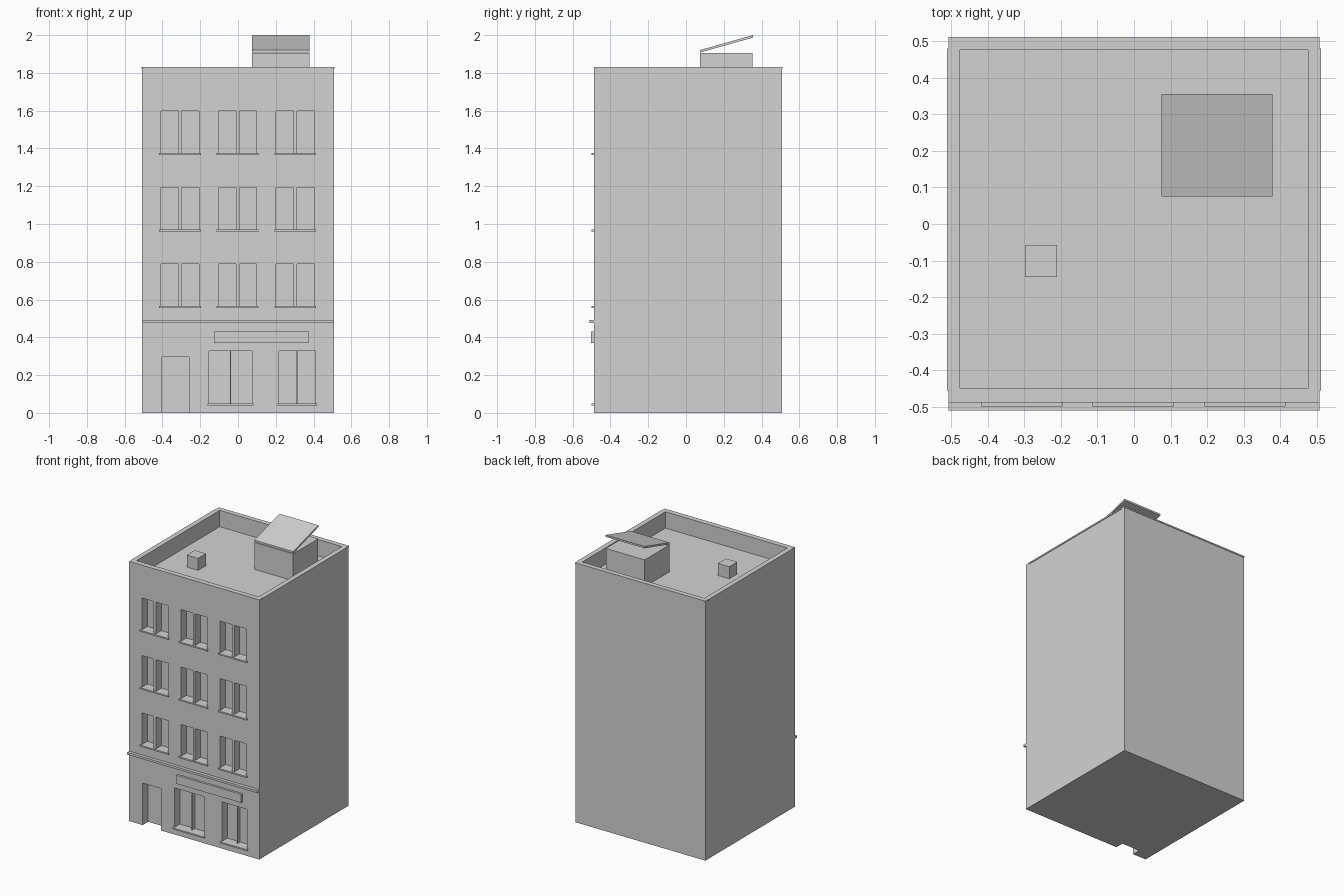
import bpy, bmesh
from mathutils import Matrix, Vector

cube = bpy.data.objects.get("Cube")
if cube:
    bpy.data.objects.remove(cube, do_unlink=True)

# Single plaster colour
plaster = bpy.data.materials.new("plaster_grey")
plaster.use_nodes = True
GREY = (0.65, 0.65, 0.65, 1)
plaster.diffuse_color = GREY
plaster.node_tree.nodes["Principled BSDF"].inputs["Base Color"].default_value = GREY


def boxes(name, spans):
    """One object made of boxes given as (x0, x1, y0, y1, z0, z1)."""
    bm = bmesh.new()
    for x0, x1, y0, y1, z0, z1 in spans:
        mid = Vector((x0 + x1, y0 + y1, z0 + z1)) / 2
        size = Matrix.Diagonal((x1 - x0, y1 - y0, z1 - z0, 1))
        bmesh.ops.create_cube(bm, size=1, matrix=Matrix.Translation(mid) @ size)
    mesh = bpy.data.meshes.new(name)
    bm.to_mesh(mesh)
    bm.free()
    mesh.materials.append(plaster)
    obj = bpy.data.objects.new(name, mesh)
    bpy.context.collection.objects.link(obj)
    return obj


FRONT, BACK, SIDE = -0.487, 0.508, 0.507
TOP, ROOF = 1.83, 1.715
RECESS = FRONT + 0.06
OUT = FRONT - 0.1
SILL = 0.01

holes, sills, bars = [], [], []

# Upper storeys: paired windows over a shared sill
for z in (0.565, 0.97, 1.375):
    for x in (-0.307, -0.002, 0.303):
        for a, b in ((-0.101, -0.009), (0.009, 0.101)):
            holes.append((x + a, x + b, OUT, RECESS, z, z + 0.223))
        sills.append((x - 0.111, x + 0.111, FRONT - 0.012, FRONT + 0.01, z - SILL, z))

# Shop windows with a thin bar set back in the opening
for x0, x1 in ((-0.154, 0.075), (0.216, 0.411)):
    holes.append((x0, x1, OUT, RECESS, 0.05, 0.328))
    sills.append((x0 - 0.008, x1 + 0.008, FRONT - 0.012, FRONT + 0.01, 0.04, 0.05))
    mid = (x0 + x1) / 2
    bars.append((mid - 0.003, mid + 0.003, FRONT + 0.03, RECESS + 0.002, 0.045, 0.33))

# Door recess and sunken roof
holes.append((-0.402, -0.26, OUT, RECESS, -0.1, 0.295))
holes.append((-0.476, 0.476, -0.45, 0.476, ROOF, TOP + 0.2))

# Building shell with all openings cut out
shell = boxes("building_shell", [(-SIDE, SIDE, FRONT, BACK, 0, TOP)])
cutter = boxes("opening_cutter", holes)
cutter.hide_render = True
cut = shell.modifiers.new("openings", "BOOLEAN")
cut.operation = "DIFFERENCE"
cut.solver = "EXACT"
cut.object = cutter
bpy.context.view_layer.update()
graph = bpy.context.evaluated_depsgraph_get()
result = bpy.data.meshes.new_from_object(shell.evaluated_get(graph))
shell.modifiers.clear()
shell.data = result
bpy.data.objects.remove(cutter, do_unlink=True)

boxes("window_sills", sills)
boxes("shop_window_bars", bars)

# Facade band and blank sign board
boxes("facade_band", [(-SIDE, SIDE, FRONT - 0.023, FRONT + 0.01, 0.477, 0.493)])
boxes("sign_board", [(-0.127, 0.376, FRONT - 0.015, FRONT + 0.01, 0.37, 0.43)])

# Thin parapet lips on the sides and back
boxes("parapet_lips", [
    (-0.511, -0.48, -0.455, 0.48, TOP - 0.01, TOP),
    (0.48, 0.511, -0.455, 0.48, TOP - 0.01, TOP),
    (-SIDE, SIDE, 0.48, 0.511, TOP - 0.01, TOP),
])

# Roof vent and stair hut
boxes("roof_vent", [(-0.298, -0.21, -0.145, -0.057, ROOF - 0.01, 1.8)])
boxes("stair_hut", [(0.075, 0.378, 0.075, 0.353, ROOF - 0.01, 1.905)])

# Sloping hut lid: a slab sheared upward toward the back
lid = boxes("hut_lid", [(0.075, 0.378, 0.075, 0.355, 1.908, 1.921)])
for v in lid.data.vertices:
    v.co.z += (v.co.y - 0.075) * 0.282
